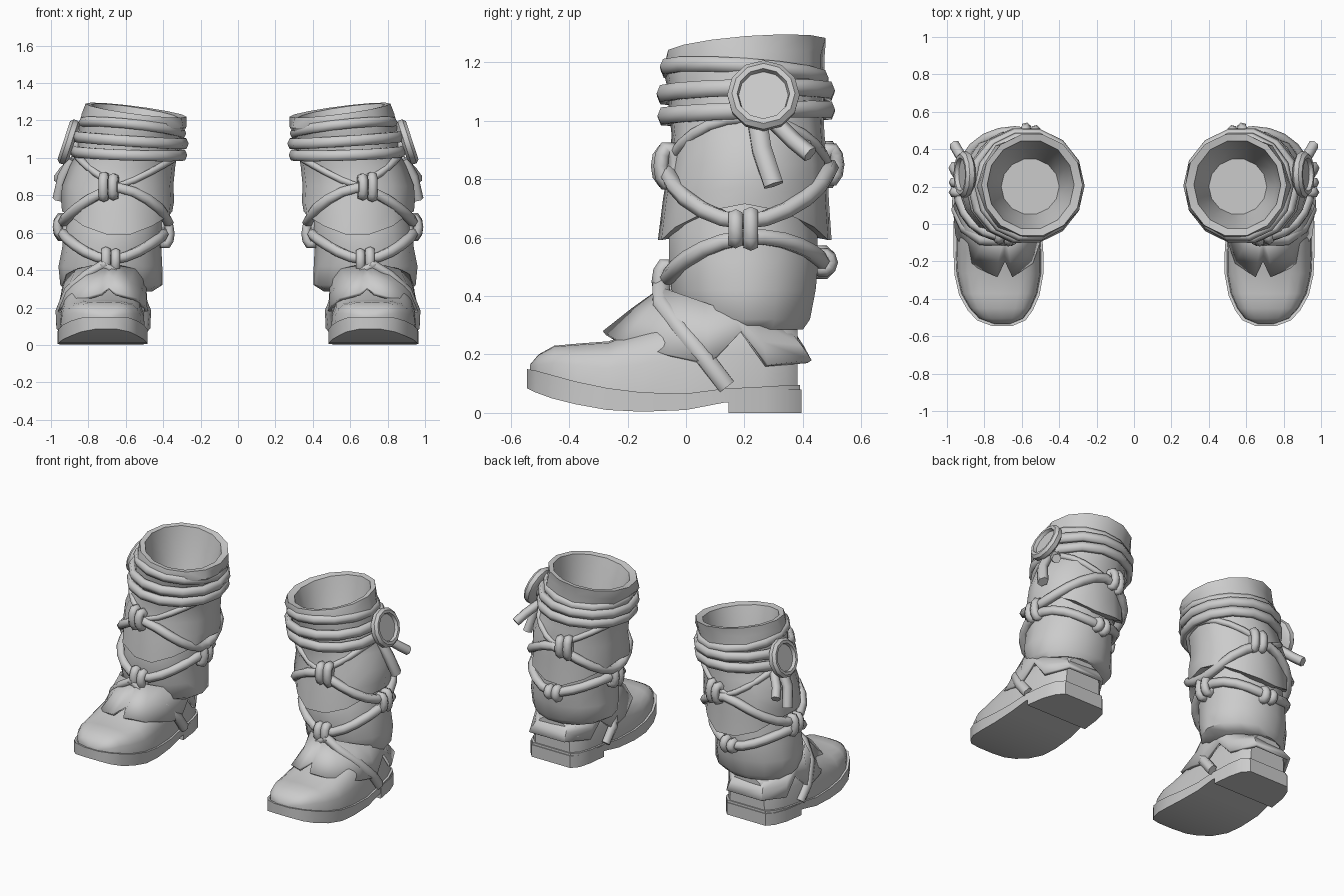
import bpy, bmesh, math
from mathutils import Vector as V

if "Cube" in bpy.data.objects:
    bpy.data.objects.remove(bpy.data.objects["Cube"])

SIDES = 14
# shaft sections: z, x_min, x_max, y_min, y_max
WRAP = [(0.65, .345, .935, -.098, .50), (0.75, .335, .94, -.08, .49), (0.85, .34, .935, -.06, .487),
        (0.95, .33, .895, -.05, .475), (1.04, .315, .85, -.06, .47), (1.14, .295, .845, -.068, .475)]
RIM = [(1.20, .27, .83, -.08, .475), (1.255, .275, .815, -.068, .485), (1.25, .32, .785, -.03, .45),
       (1.10, .35, .76, .01, .41), (0.93, .40, .71, .05, .35)]
LOWER = [(0.285, .46, .92, .02, .405), (0.32, .405, .95, -.02, .43), (0.42, .405, .96, -.055, .45),
         (0.52, .41, .94, -.065, .46), (0.62, .395, .93, -.065, .455), (0.72, .40, .91, -.03, .44)]
ROPE = LOWER[:5] + WRAP[1:]


def skin(name, rings, loop=False, caps=True, thick=0, angle=40):
    """Join equal point rings into a surface, mirrored to the other boot."""
    bm = bmesh.new()
    vs = [[bm.verts.new(p) for p in r] for r in rings]
    n, m = len(vs[0]), len(vs)
    for i in range(m if loop else m - 1):
        a, b = vs[i], vs[(i + 1) % m]
        for j in range(n):
            k = (j + 1) % n
            bm.faces.new((a[j], a[k], b[k], b[j]))
    if caps and not loop:
        bm.faces.new(vs[0])
        bm.faces.new(vs[-1])
    bmesh.ops.recalc_face_normals(bm, faces=bm.faces)
    me = bpy.data.meshes.new(name)
    bm.to_mesh(me)
    bm.free()
    ob = bpy.data.objects.new(name, me)
    bpy.context.collection.objects.link(ob)
    if thick:
        s = ob.modifiers.new("thickness", 'SOLIDIFY')
        s.thickness, s.offset = thick, -1
    ob.modifiers.new("pair", 'MIRROR')
    bpy.ops.object.select_all(action='DESELECT')
    ob.select_set(True)
    bpy.context.view_layer.objects.active = ob
    bpy.ops.object.shade_smooth_by_angle(angle=math.radians(angle))
    return ob


def tube(name, path, ru, rv, ref, loop=False, sides=6):
    """Sweep an oval section along a path; rv is the size along ref."""
    path, ref, rings = [V(p) for p in path], V(ref), []
    n = len(path)
    for i, p in enumerate(path):
        a = path[(i - 1) % n] if loop or i else p
        b = path[(i + 1) % n] if loop or i < n - 1 else p
        t = (b - a).normalized()
        u = t.cross(ref).normalized()
        v = u.cross(t)
        rings.append([p + u * ru * math.cos(q) + v * rv * math.sin(q)
                      for q in (math.tau * k / sides for k in range(sides))])
    return skin(name, rings, loop, angle=75)


def lerp(table, x):
    """Interpolate rows of a table by their first column."""
    if x <= table[0][0]:
        return table[0][1:]
    for a, b in zip(table, table[1:]):
        if x <= b[0]:
            f = (x - a[0]) / (b[0] - a[0])
            return [p + (q - p) * f for p, q in zip(a[1:], b[1:])]
    return table[-1][1:]


def oval(sec, th, z, off=0):
    x0, x1, y0, y1 = sec
    return V(((x0 + x1) / 2 + ((x1 - x0) / 2 + off) * math.cos(th),
              (y0 + y1) / 2 + ((y1 - y0) / 2 + off) * math.sin(th), z))


def around(n=SIDES):
    return [math.tau * k / n for k in range(n)]


# upper wrap with wavy hem, tilted collar and hollow inside
rings = [[oval((.44, .88, 0, .42), t, .67 + .07 * math.cos(2 * t)) for t in around()]]
for i, (z, *s) in enumerate(WRAP + RIM):
    wave = .065 if i == 0 else .02 if i == 1 else 0
    tilt = .035 if 6 <= i <= 8 else .015 if i == 5 else 0
    rings.append([oval(s, t, z + wave * math.cos(2 * t) + tilt * (math.cos(t) + .6 * math.sin(t)),
                       .006 * (-1) ** k if i < 7 else 0) for k, t in enumerate(around())])
skin("upper_wrap", rings)

# lower bulging wrap
skin("lower_wrap", [[oval(s, t, z) for t in around()] for z, *s in LOWER], angle=50)

# bands around the collar
for name, z, a, ph, r, off in (("band_top", 1.095, .02, 0.3, .033, .02), ("band_bottom", 1.025, .015, .8, .033, .024),
                               ("collar_fold", 1.16, .035, -.6, .03, -.004)):
    pts = []
    for t in around():
        h = z + a * math.cos(t - ph)
        pts.append(oval(lerp(WRAP + RIM[:2], h), t, h, off))
    tube(name, pts, .024, r, (0, 0, 1), True)


# criss-cross ropes, and the thinner fold rising from the top knots
def upper_z(t):
    return .84 - .185 * abs(math.cos(t)) ** 1.6


def lower_z(t):
    return .485 + .03 * math.sin(t) + .115 * abs(math.cos(t)) ** 1.6


def fold_z(t):
    return .85 + .16 * abs(math.cos(t)) ** 1.2


for name, fz, r, off in (("upper_rope", upper_z, .03, .006), ("lower_rope", lower_z, .03, .006),
                         ("cloth_fold", fold_z, .02, -.004)):
    tube(name, [oval(lerp(ROPE, fz(t)), t, fz(t), off) for t in around(24)], r, r, (0, 0, 1), True)

# double-loop knots: angle, height, half height
for name, deg, z, h in (("front_knot_top", -80, .845, .058), ("front_knot_low", -90, .45, .052),
                        ("outer_knot", 0, .63, .052), ("inner_knot", 180, .595, .055),
                        ("back_knot_top", 105, .85, .058), ("back_knot_low", 95, .515, .03)):
    t = math.radians(deg)
    nrm, tan = V((math.cos(t), math.sin(t), 0)), V((-math.sin(t), math.cos(t), 0))
    base = oval(lerp(ROPE, z), t, z, .008)
    for s in (-1, 1):
        tube(f"{name}_{'a' if s < 0 else 'b'}",
             [base + tan * s * .026 + nrm * .026 * math.cos(q) + V((0, 0, h + .005 * s)) * math.sin(q)
              for q in around(10)], .026, .028, tan, True)

# foot outline: y, x_min, x_max, sole bottom, sole top, upper height
FOOT = [(-.545, .65, .76, .085, .15, .165), (-.515, .58, .84, .07, .145, .20), (-.46, .54, .89, .05, .13, .23),
        (-.38, .505, .935, .03, .108, .237), (-.27, .485, .96, .01, .085, .245), (-.15, .485, .965, .004, .07, .29),
        (0, .495, .965, .01, .066, .34), (.13, .505, .955, .035, .083, .35), (.27, .52, .93, .035, .09, .34),
        (.35, .54, .90, .035, .095, .32), (.39, .58, .86, .035, .095, .29)]
skin("sole", [[(a, y, b), (c, y, b), (c, y, d), (a, y, d)] for y, a, c, b, d, _ in FOOT])
skin("heel", [[(a, y, 0), (c, y, 0), (c, y, .08), (a, y, .08)]
              for y, a, c in ((.145, .505, .955), (.27, .52, .935), (.35, .54, .905), (.395, .58, .865))])
rings = []
for y, a, c, _, d, h in FOOT:
    cx, w = (a + c) / 2, (c - a) / 2 - .012
    ring = []
    for k in range(11):
        q = math.pi * k / 10
        co, si = math.cos(q), math.sin(q)
        ring.append((cx + w * math.copysign(abs(co) ** .6, co), y * .98, d - .01 + (h - d + .01) * si ** .65))
    rings.append(ring)
skin("foot_upper", rings)

# notched ankle cuff over the foot, its top tucked under the lower wrap
HEM = [(.73, -.285, .28), (.87, -.22, .24), (.955, -.06, .20), (.968, .08, .17), (.945, .19, .28), (.94, .28, .165),
       (.86, .43, .18), (.60, .43, .18), (.51, .28, .165), (.50, .19, .26), (.48, .08, .17), (.485, -.05, .20),
       (.54, -.21, .25), (.65, -.285, .28), (.69, -.20, .31)]
hem = [V(p) for p in HEM]
top = []
for p in hem:
    t = math.atan2(p.y - .19, p.x - .71)
    top.append(oval((.48, .935, -.085, .40), t, .345 - .085 * math.sin(t)))
mid = [a.lerp(b, .5) + V((0, 0, .004)) for a, b in zip(top, hem)]
skin("ankle_cuff", [top, mid, hem], caps=False, thick=.02)

# straps from the front knot down to the sole
STRAP = [(.71, -.085, .435), (.81, -.085, .375), (.905, -.02, .29), (.95, .07, .18), (.945, .14, .09)]
tube("strap_outer", STRAP, .026, .034, (0, 1, 0))
tube("strap_inner", [(1.44 - x, y, z) for x, y, z in STRAP], .026, .034, (0, 1, 0))

# round medallion, leaning outward at the bottom
c, nrm = V((.905, .265, 1.085)), V((.95, 0, .31)).normalized()
up = V((-nrm.z, 0, nrm.x))
skin("medallion", [[c + nrm * h + (V((0, 1, 0)) * math.cos(q) + up * math.sin(q)) * r for q in around(12)]
                   for r, h in ((.10, -.03), (.122, -.015), (.124, .012), (.108, .028), (.09, .027), (.085, .006))])
tube("medallion_stem", [(.80, .265, 1.06), (.90, .265, 1.08)], .06, .06, (0, 0, 1), sides=8)

# tails hanging below the medallion
tube("tail_long", [(.885, .245, .99), (.935, .26, .90), (.962, .30, .78)], .03, .038, (0, 1, 0))
tube("tail_short", [(.87, .31, .99), (.93, .37, .93), (.962, .425, .885)], .028, .03, (0, 1, 0))
